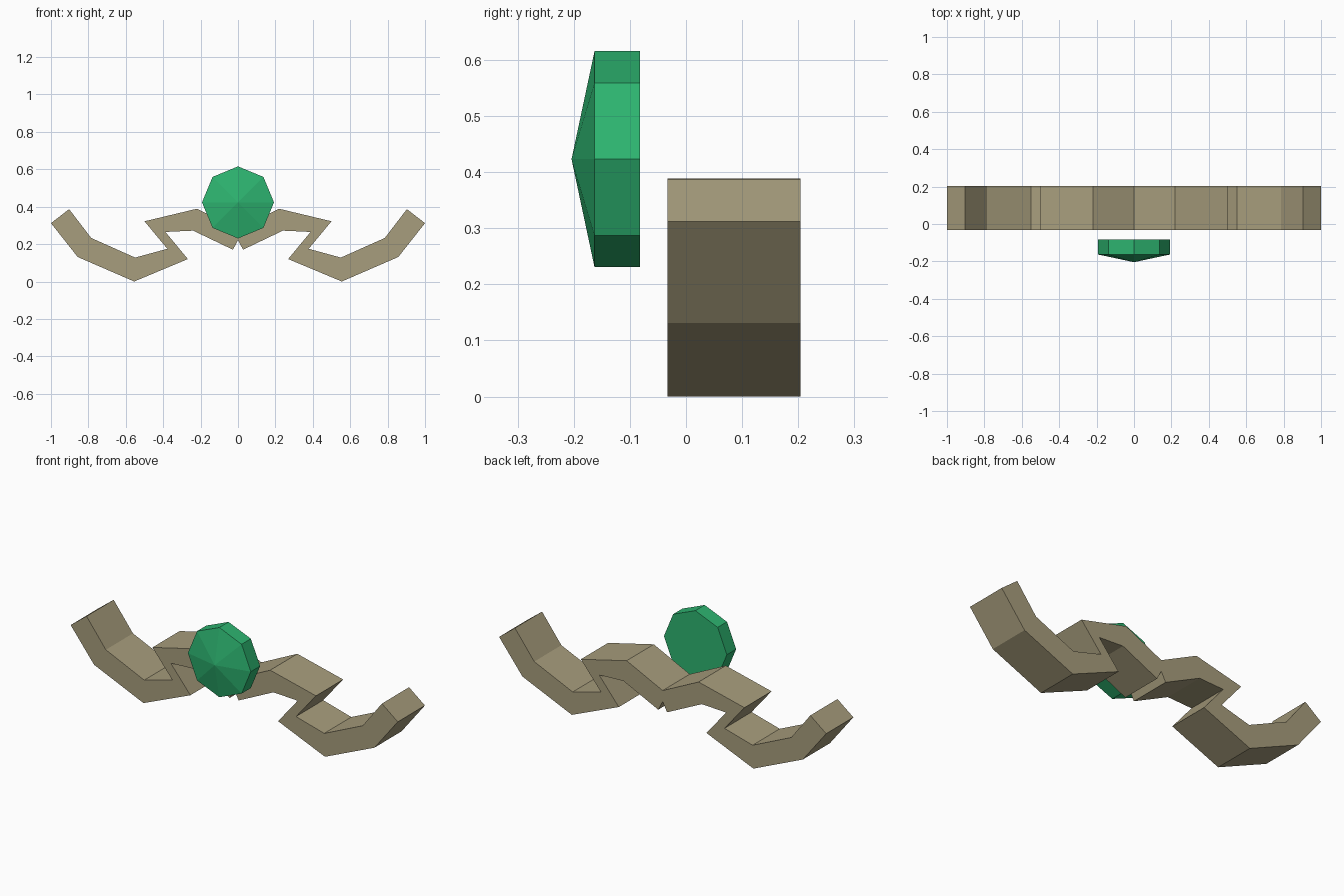
import bpy, bmesh, math

if "Cube" in bpy.data.objects:
    bpy.data.objects.remove(bpy.data.objects["Cube"])


def material(name, color):
    m = bpy.data.materials.new(name)
    m.diffuse_color = (*color, 1)
    m.use_nodes = True
    m.node_tree.nodes["Principled BSDF"].inputs["Base Color"].default_value = m.diffuse_color
    return m


def make_object(name, bm, mat):
    bmesh.ops.recalc_face_normals(bm, faces=bm.faces[:])
    me = bpy.data.meshes.new(name)
    bm.to_mesh(me)
    bm.free()
    me.materials.append(mat)
    ob = bpy.data.objects.new(name, me)
    bpy.context.collection.objects.link(ob)
    return ob


def extrude_y(bm, face, depth):
    new = bmesh.ops.extrude_face_region(bm, geom=[face])["geom"]
    verts = [v for v in new if isinstance(v, bmesh.types.BMVert)]
    bmesh.ops.translate(bm, verts=verts, vec=(0, depth, 0))


gold = material("tan_metal", (0.39, 0.34, 0.205))
green = material("green_gem", (0.026, 0.456, 0.162))

# Zigzag band: matching upper and lower edges of the right half (x, z)
upper = [(0, .283), (.22, .389), (.5, .322), (.378, .175),
         (.55, .128), (.785, .233), (.903, .387)]
lower = [(0, .222), (.027, .17), (.24, .272), (.388, .265), (.268, .12),
         (.555, .0), (.857, .131), (1.0, .312)]
right = lower + upper[:0:-1]
left = [(-x, z) for x, z in reversed(right[1:])]
outline = right + [upper[0]] + left

bm = bmesh.new()
front = bm.faces.new([bm.verts.new((x, -.033, z)) for x, z in outline])
extrude_y(bm, front, .237)
make_object("band", bm, gold)

# Octagonal gem: flat back, straight girdle, shallow pointed front
bm = bmesh.new()
R, CZ = .1925, .423
ring = [(R * math.sin(i * math.pi / 4), CZ + R * math.cos(i * math.pi / 4))
        for i in range(8)]
face = bm.faces.new([bm.verts.new((x, -.082, z)) for x, z in ring])
girdle = bmesh.ops.extrude_face_region(bm, geom=[face])["geom"]
cap = next(f for f in girdle if isinstance(f, bmesh.types.BMFace))
bmesh.ops.translate(bm, verts=cap.verts[:], vec=(0, -.081, 0))
tip = bmesh.ops.poke(bm, faces=[cap])["verts"][0]
tip.co = (0, -.204, CZ)
# restore the flat back if the extrusion consumed it
back = [v for v in bm.verts if abs(v.co.y + .082) < 1e-5]
if not any(all(v in back for v in f.verts) for f in bm.faces):
    back.sort(key=lambda v: math.atan2(v.co.z - CZ, v.co.x))
    bm.faces.new(back)
make_object("gem", bm, green)
